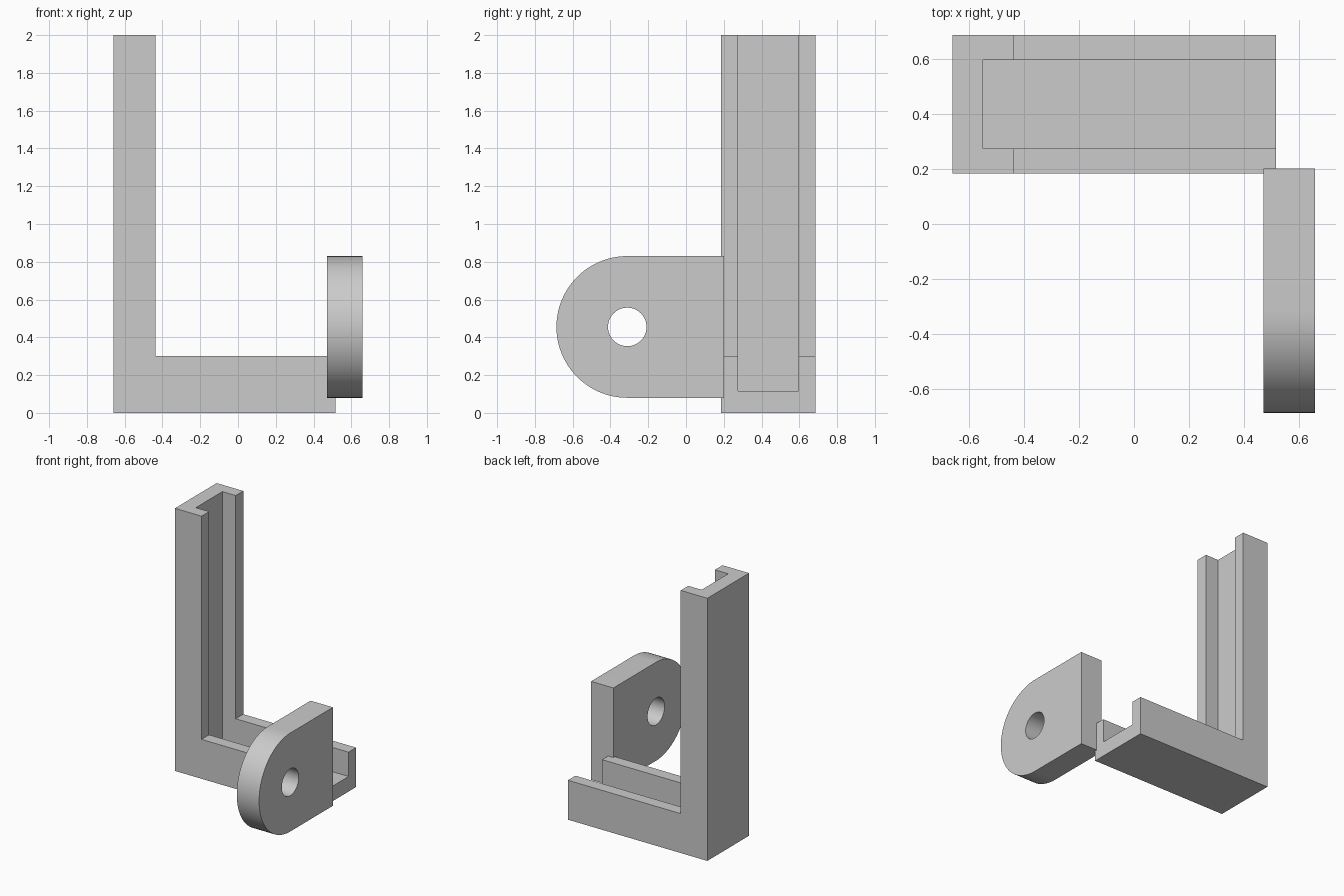
import bpy
import bmesh
from math import radians, pi, sin, cos
from mathutils import Vector

default = bpy.data.objects.get("Cube")
if default:
    bpy.data.objects.remove(default, do_unlink=True)

grey = bpy.data.materials.new("light grey")
grey.use_nodes = True
colour = (0.6, 0.6, 0.6, 1)
grey.diffuse_color = colour
grey.node_tree.nodes["Principled BSDF"].inputs["Base Color"].default_value = colour


def extrude_profile(name, points, direction):
    """Solid made by sweeping a closed outline along a vector."""
    bm = bmesh.new()
    face = bm.faces.new([bm.verts.new(p) for p in points])
    swept = bmesh.ops.extrude_face_region(bm, geom=[face])["geom"]
    moved = [v for v in swept if isinstance(v, bmesh.types.BMVert)]
    bmesh.ops.translate(bm, verts=moved, vec=Vector(direction))
    bmesh.ops.recalc_face_normals(bm, faces=bm.faces)
    mesh = bpy.data.meshes.new(name)
    bm.to_mesh(mesh)
    bm.free()
    mesh.materials.append(grey)
    obj = bpy.data.objects.new(name, mesh)
    bpy.context.collection.objects.link(obj)
    return obj


def cut(target, cutter):
    """Subtract the cutter, then discard it."""
    cutter.hide_render = True
    mod = target.modifiers.new("cut", "BOOLEAN")
    mod.operation = "DIFFERENCE"
    mod.solver = "EXACT"
    mod.object = cutter
    bpy.ops.object.select_all(action="DESELECT")
    bpy.context.view_layer.objects.active = target
    target.select_set(True)
    bpy.ops.object.modifier_apply(modifier=mod.name)
    bpy.data.objects.remove(cutter, do_unlink=True)


def arc(x, y, z, radius, start, sweep, steps):
    angles = [start + sweep * i / steps for i in range(steps + 1)]
    return [(x, y + radius * cos(a), z + radius * sin(a)) for a in angles]


# L-shaped bracket with a channel along its inner faces
left, right, front, back = -0.66, 0.515, 0.184, 0.686
outline = [(left, 0), (right, 0), (right, 0.3), (-0.436, 0.3), (-0.436, 2), (left, 2)]
bracket = extrude_profile("channel_bracket", [(x, front, z) for x, z in outline],
                          (0, back - front, 0))
groove = [(-0.548, 0.115), (0.8, 0.115), (0.8, 2.2), (-0.548, 2.2)]
cut(bracket, extrude_profile("groove_cutter", [(x, 0.275, z) for x, z in groove],
                             (0, 0.32, 0)))

# Rounded mounting lug with a bolt hole
lug_x, lug_width, hub_y, hub_z, radius = 0.47, 0.188, -0.311, 0.455, 0.375
rounded = arc(lug_x, hub_y, hub_z, radius, pi / 2, pi, 48)
lug = extrude_profile("mounting_lug",
                      rounded + [(lug_x, 0.202, hub_z - radius),
                                 (lug_x, 0.202, hub_z + radius)],
                      (lug_width, 0, 0))
hole = arc(lug_x - 0.1, hub_y, hub_z, 0.102, 0, 2 * pi, 48)[:-1]
cut(lug, extrude_profile("hole_cutter", hole, (lug_width + 0.2, 0, 0)))
bpy.ops.object.shade_smooth_by_angle(angle=radians(30))
